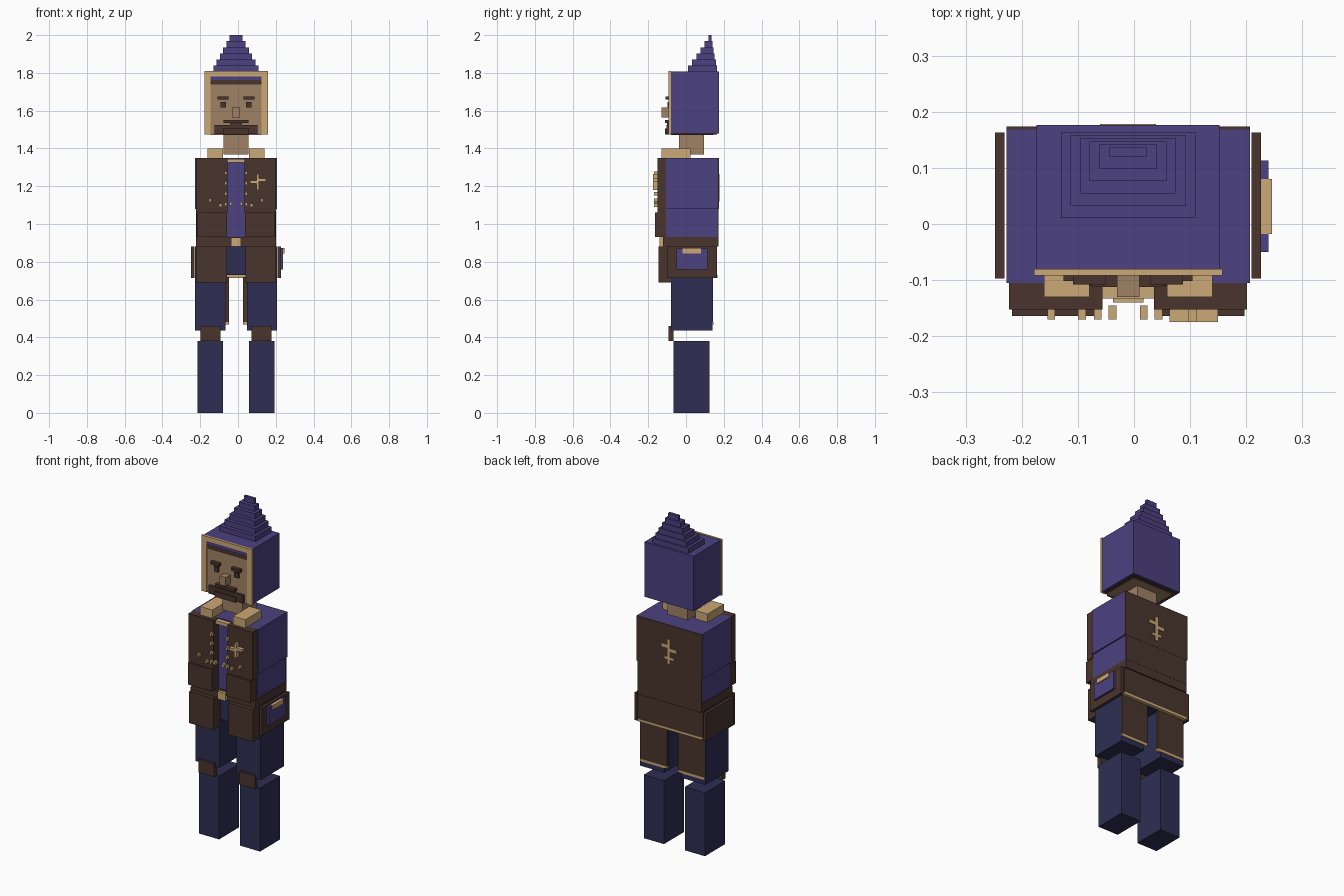
import bpy

old_cube = bpy.data.objects.get("Cube")
if old_cube:
    bpy.data.objects.remove(old_cube, do_unlink=True)

CENTRE = -0.0105  # symmetry plane of the body


def make_material(name, rgb):
    """Flat colour given as 8-bit display values, stored as linear."""
    linear = [((c / 255 + 0.055) / 1.055) ** 2.4 for c in rgb] + [1]
    material = bpy.data.materials.new(name)
    material.use_nodes = True
    material.diffuse_color = linear
    material.node_tree.nodes["Principled BSDF"].inputs["Base Color"].default_value = linear
    return material


purple = make_material("purple cloth", (76, 65, 128))
brown = make_material("brown leather", (74, 53, 45))
tan = make_material("tan trim", (203, 168, 118))
skin = make_material("skin", (160, 130, 101))
navy = make_material("navy trousers", (46, 46, 84))


def box(name, material, x, y, z):
    """Block from ranges; x is measured from the symmetry plane."""
    corners = [(CENTRE + a, b, c) for a in x for b in y for c in z]
    faces = [(0, 1, 3, 2), (4, 6, 7, 5), (0, 4, 5, 1),
             (2, 3, 7, 6), (0, 2, 6, 4), (1, 5, 7, 3)]
    mesh = bpy.data.meshes.new(name)
    mesh.from_pydata(corners, [], faces)
    mesh.materials.append(material)
    part = bpy.data.objects.new(name, mesh)
    bpy.context.collection.objects.link(part)
    return part


def middle(name, material, half_width, y, z):
    return box(name, material, (-half_width, half_width), y, z)


def pair(name, material, x, y, z):
    """The same block on both sides of the body."""
    box("left_" + name, material, x, y, z)
    box("right_" + name, material, (-x[1], -x[0]), y, z)


# Legs
pair("lower_leg", navy, x=(.069, .203), y=(-.066, .125), z=(0, .38))
pair("knee_patch", brown, x=(.083, .187), y=(-.092, -.066), z=(.38, .46))
pair("thigh", navy, x=(.057, .217), y=(-.08, .14), z=(.437, .73))
pair("rear_thigh_panel", brown, x=(.037, .215), y=(.128, .143), z=(.482, .72))
pair("rear_thigh_trim", tan, x=(.037, .215), y=(.128, .145), z=(.467, .482))

# Hips, skirt and belt
middle("hips", navy, .2, y=(-.08, .145), z=(.73, .9))
pair("front_skirt_flap", brown, x=(.049, .212), y=(-.145, -.08), z=(.69, .88))
pair("side_skirt_flap", brown, x=(.22, .237), y=(-.097, .163), z=(.715, .88))
middle("rear_skirt", brown, .217, y=(.145, .165), z=(.73, .88))
middle("rear_skirt_trim", tan, .217, y=(.147, .167), z=(.715, .73))
middle("belt", brown, .212, y=(-.122, .172), z=(.88, .93))
middle("belt_buckle", tan, .027, y=(-.14, -.12), z=(.882, .928))

# Pouch on the left hip
box("pouch", purple, (.237, .25), y=(-.05, .113), z=(.76, .87))
box("pouch_flap", tan, (.237, .256), y=(-.018, .08), z=(.845, .872))

# Torso and jacket
middle("upper_torso", purple, .217, y=(-.105, .168), z=(1.08, 1.35))
middle("lower_torso", purple, .209, y=(-.105, .168), z=(.93, 1.08))
middle("upper_jacket_back", brown, .217, y=(.167, .174), z=(1.08, 1.35))
middle("lower_jacket_back", brown, .212, y=(.167, .173), z=(.93, 1.08))
pair("upper_jacket_front", brown, x=(.046, .212), y=(-.152, -.105), z=(1.06, 1.35))
pair("lower_jacket_front", brown, x=(.047, .207), y=(-.164, -.105), z=(.93, 1.06))
middle("collar_clasp", tan, .05, y=(-.133, -.1), z=(1.325, 1.345))
pair("shoulder_collar", tan, x=(.069, .15), y=(-.13, .025), z=(1.35, 1.4))

# Jacket studs: a column beside each lapel and a row along the hem
def stud(name, offset, height, back=-.15):
    pair(name, tan, (offset - .007, offset + .007), (-.17, back),
         (height - .009, height + .009))


for row in range(4):
    stud("lapel_stud", .054, 1.27 - row * .055)
stud("inner_stud", .028, 1.107, back=-.145)
stud("outer_hem_stud", .137, 1.125)
stud("middle_hem_stud", .082, 1.1)

# Cross on the chest
chest = (-.175, -.15)
box("chest_cross_stem", tan, (.108, .122), chest, (1.18, 1.265))
box("chest_cross_outer_arm", tan, (.122, .16), chest, (1.224, 1.24))
box("chest_cross_inner_arm", tan, (.074, .108), chest, (1.214, 1.23))

# Cross on the back
back = (.17, .178)
middle("back_cross_stem", tan, .009, back, (1.12, 1.265))
box("back_cross_left_arm", tan, (.009, .05), back, (1.213, 1.232))
box("back_cross_right_arm", tan, (-.05, -.009), back, (1.193, 1.212))
middle("back_cross_lower_arm", tan, .03, back, (1.145, 1.16))

# Neck, head and hood
middle("neck", skin, .067, y=(-.037, .095), z=(1.367, 1.48))
middle("hood", purple, .163, y=(-.082, .176), z=(1.478, 1.807))
middle("hair_underside", brown, .15, y=(-.08, .163), z=(1.474, 1.48))
middle("jaw_underside", skin, .135, y=(-.08, .145), z=(1.472, 1.48))
middle("face", skin, .137, y=(-.087, -.08), z=(1.475, 1.785))
middle("hood_trim_top", tan, .168, y=(-.092, -.08), z=(1.782, 1.81))
pair("hood_trim_side", tan, x=(.135, .168), y=(-.092, -.08), z=(1.475, 1.782))
middle("hood_lining", purple, .135, y=(-.09, -.08), z=(1.762, 1.782))
middle("hair_fringe", brown, .135, y=(-.091, -.08), z=(1.738, 1.762))

# Facial features
pair("eyebrow", brown, x=(.04, .098), y=(-.108, -.085), z=(1.658, 1.675))
pair("eye", brown, x=(.053, .081), y=(-.098, -.085), z=(1.617, 1.647))
middle("nose", skin, .02, y=(-.13, -.085), z=(1.565, 1.618))
middle("moustache", brown, .065, y=(-.112, -.085), z=(1.535, 1.551))
middle("mouth", brown, .032, y=(-.1, -.085), z=(1.52, 1.535))
middle("beard", brown, .115, y=(-.102, -.085), z=(1.477, 1.525))
middle("chin_beard", brown, .07, y=(-.11, -.085), z=(1.473, 1.505))

# Stepped hood peak, narrowing towards the back
steps = 6
step_height = (2 - 1.806) / steps
for i in range(steps):
    base = 1.806 + i * step_height
    middle("hood_peak_step", purple, .12 - i * .0172,
           y=(.011 + i * .0218, .163 - i * .0054),
           z=(base, base + step_height))
